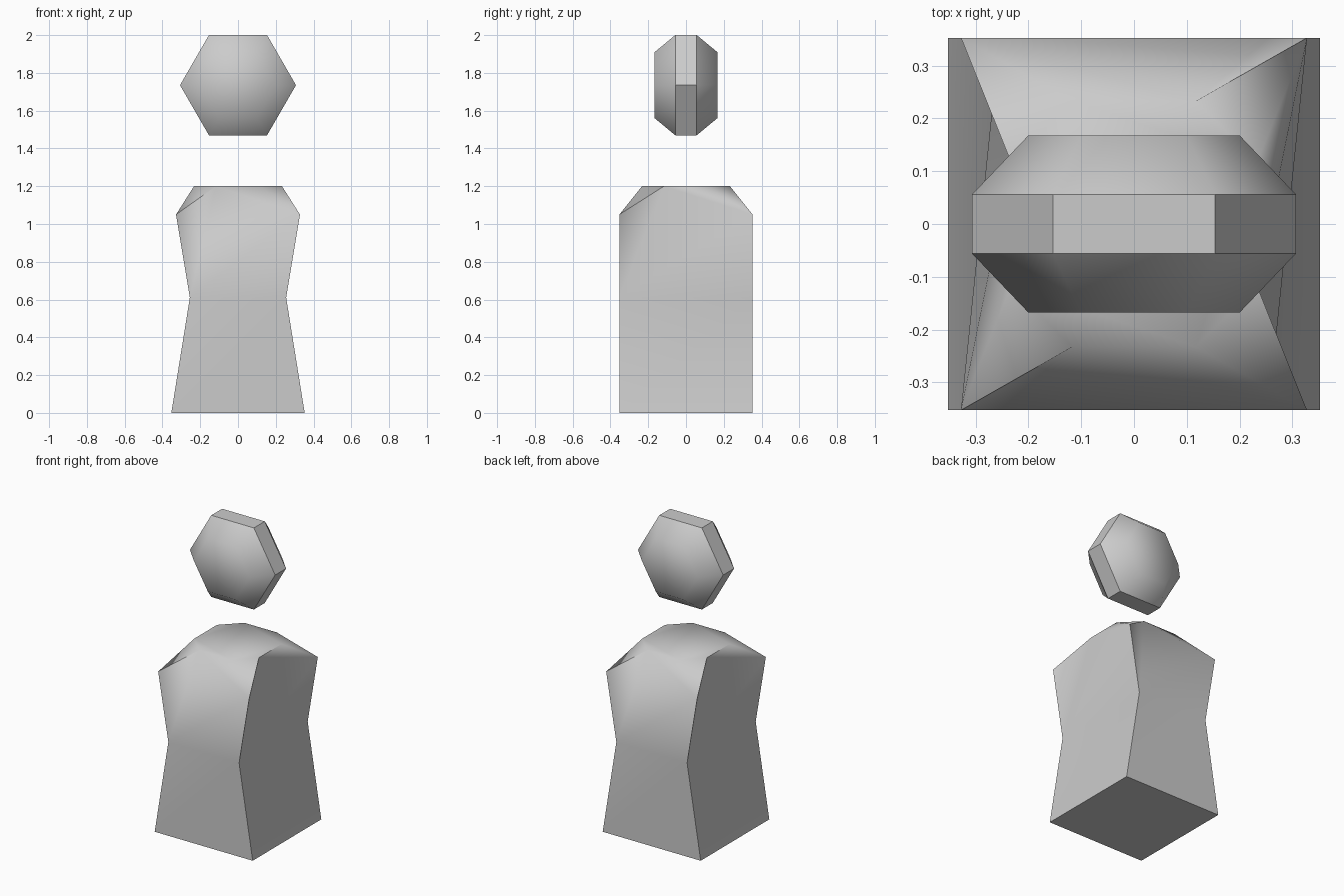
import bpy, bmesh
from math import pi, radians, sin, cos

if "Cube" in bpy.data.objects:
    bpy.data.objects.remove(bpy.data.objects["Cube"])


def finish(name, bm, is_sharp):
    bmesh.ops.recalc_face_normals(bm, faces=bm.faces)
    for f in bm.faces:
        f.smooth = True
    for e in bm.edges:
        e.smooth = not is_sharp(e)
    mesh = bpy.data.meshes.new(name)
    bm.to_mesh(mesh)
    bm.free()
    obj = bpy.data.objects.new(name, mesh)
    bpy.context.collection.objects.link(obj)


def bridge(bm, a, b):
    n = len(a)
    for i in range(n):
        j = (i + 1) % n
        bm.faces.new((a[i], a[j], b[j], b[i]))


# Body: square rings at base, waist and shoulder, closing into an octagonal top
bm = bmesh.new()
corners = [(-1, -1), (1, -1), (1, 1), (-1, 1)]
base, waist, shoulder = [
    [bm.verts.new((sx * hx, sy * 0.353, z)) for sx, sy in corners]
    for hx, z in ((0.353, 0), (0.255, 0.61), (0.328, 1.05))]
top = []
for i in range(4):
    c, s = round(cos(i * pi / 2)), round(sin(i * pi / 2))
    for x, y in ((-0.117, -0.233), (0.117, -0.233)):
        top.append(bm.verts.new((x * c - y * s, x * s + y * c, 1.2)))

bridge(bm, base, waist)
bm.faces.new(base[::-1])
bm.faces.new(top)
# Twisted upper panels, the same on all four sides, plus corner facets
for i in range(4):
    j = (i + 1) % 4
    tl, tr, tn = top[2 * i], top[2 * i + 1], top[(2 * i + 2) % 8]
    for tri in ((waist[i], waist[j], shoulder[j]),
                (waist[i], shoulder[j], tl),
                (waist[i], tl, shoulder[i]),
                (shoulder[j], tr, tl),
                (shoulder[j], tn, tr)):
        bm.faces.new(tri)
finish("body", bm, lambda e: e.calc_face_angle(0) > radians(55))

# Head: thick hexagon with a tapered front and back
bm = bmesh.new()
rings = []
for r, y in ((0.2, -0.168), (0.307, -0.056), (0.307, 0.056), (0.2, 0.168)):
    rings.append([bm.verts.new((r * cos(k * pi / 3), y, 1.735 + r * sin(k * pi / 3)))
                  for k in range(6)])
for a, b in zip(rings, rings[1:]):
    bridge(bm, a, b)
bm.faces.new(rings[0])
bm.faces.new(rings[-1][::-1])
finish("head", bm, lambda e: all(abs(v.co.y) < 0.1 for v in e.verts))
